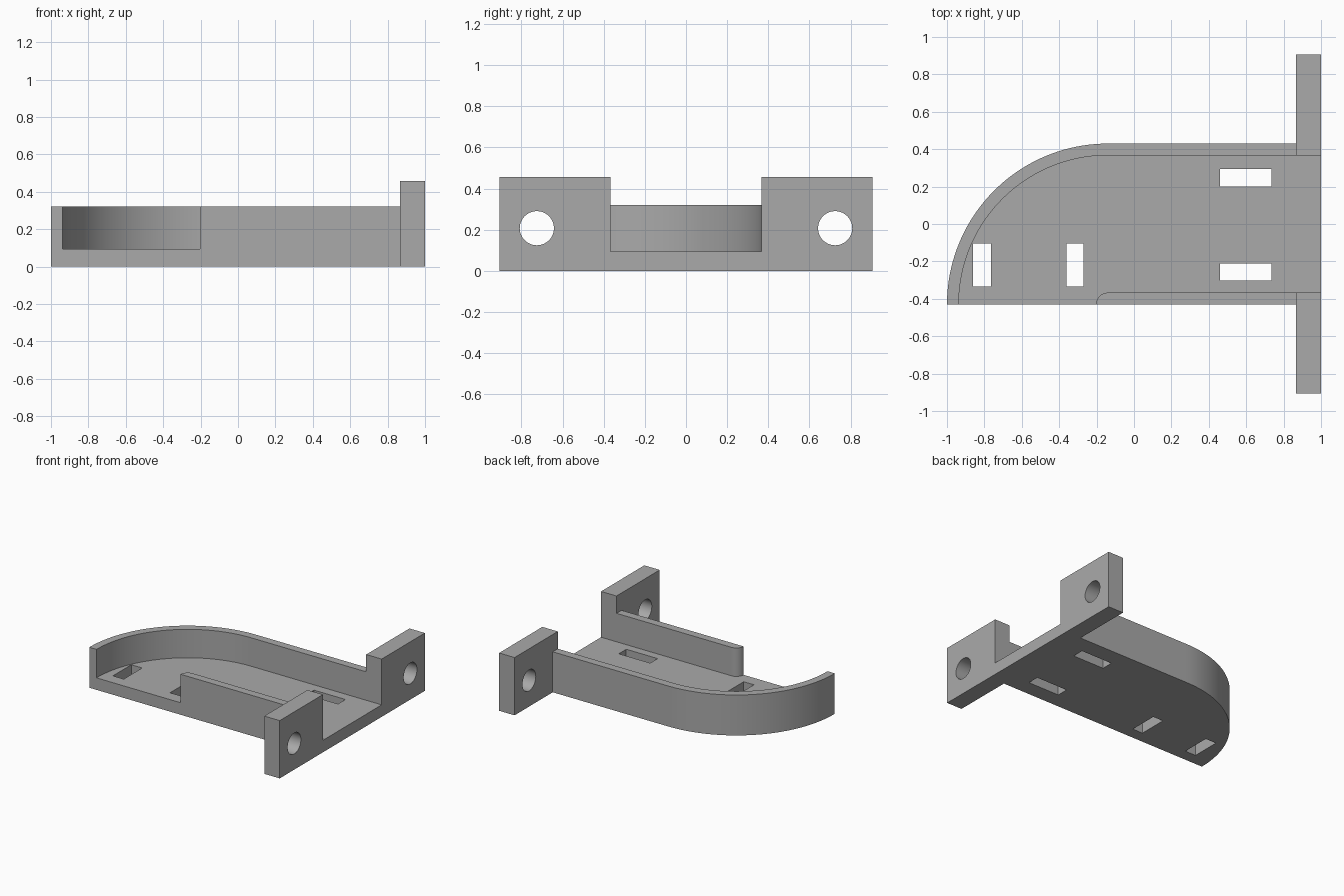
import bpy
import bmesh
from math import pi, cos, sin

cube = bpy.data.objects.get("Cube")
if cube:
    bpy.data.objects.remove(cube, do_unlink=True)

FLOOR, WALL, TAB = 0.095, 0.32, 0.457
HALF, INNER = 0.43, 0.367        # half widths outside and inside the walls
CX = -0.14                       # centre of the rounded end
BAR_X = 0.865                    # inner face of the end tabs

grey = bpy.data.materials.new("grey")
grey.use_nodes = True
colour = (0.4, 0.4, 0.4, 1)
grey.diffuse_color = colour
grey.node_tree.nodes["Principled BSDF"].inputs["Base Color"].default_value = colour


def prism(name, outline, z0, z1):
    """Extrude a flat outline from z0 up to z1."""
    bm = bmesh.new()
    face = bm.faces.new([bm.verts.new((x, y, z0)) for x, y in outline])
    top = bmesh.ops.extrude_face_region(bm, geom=[face])["geom"]
    verts = [v for v in top if isinstance(v, bmesh.types.BMVert)]
    bmesh.ops.translate(bm, verts=verts, vec=(0, 0, z1 - z0))
    bmesh.ops.recalc_face_normals(bm, faces=bm.faces)
    mesh = bpy.data.meshes.new(name)
    bm.to_mesh(mesh)
    bm.free()
    mesh.materials.append(grey)
    obj = bpy.data.objects.new(name, mesh)
    bpy.context.collection.objects.link(obj)
    return obj


def box(name, x0, x1, y0, y1, z0, z1):
    return prism(name, [(x0, y0), (x1, y0), (x1, y1), (x0, y1)], z0, z1)


def arc(radius, start, end, steps):
    """Points around the centre of the rounded end."""
    angles = [start + (end - start) * i / steps for i in range(steps + 1)]
    return [(CX + radius * cos(a), -HALF + radius * sin(a)) for a in angles]


def combine(target, tool, operation):
    """Apply a boolean and delete the tool object."""
    mod = target.modifiers.new(operation, "BOOLEAN")
    mod.operation, mod.solver, mod.object = operation, "EXACT", tool
    bpy.context.view_layer.objects.active = target
    bpy.ops.object.modifier_apply(modifier=mod.name)
    bpy.data.objects.remove(tool, do_unlink=True)


# Tray body with one quarter-round end
outline = [(0.93, -HALF), (0.93, HALF)] + arc(2 * HALF, pi / 2, pi, 40)
bracket = prism("mounting_bracket", outline, 0, WALL)

# Cross bar that becomes the two end tabs
combine(bracket, box("end_bar", BAR_X, 1, -0.907, 0.907, 0, TAB), "UNION")

# Pocket between the walls, open at the front left and at the bar end
pocket = [(1.1, -INNER), (1.1, INNER)]
pocket += arc(HALF + INNER, pi / 2, pi, 40)
pocket += [(CX - HALF - INNER, -0.6), (CX - HALF + INNER, -0.6)]
pocket += arc(HALF - INNER, pi, pi / 2, 10)
combine(bracket, prism("pocket", pocket, FLOOR, 1), "DIFFERENCE")

# Strap slots through the floor
slots = [(-0.86, -0.765, -0.335, -0.105), (-0.36, -0.27, -0.335, -0.105),
         (0.46, 0.735, 0.2, 0.293), (0.46, 0.735, -0.303, -0.21)]
for slot in slots:
    combine(bracket, box("slot", *slot, -0.1, FLOOR + 0.02), "DIFFERENCE")

# Round screw holes through the tabs
for side in (-1, 1):
    bpy.ops.mesh.primitive_cylinder_add(vertices=48, radius=0.083, depth=0.5,
                                        location=(0.93, side * 0.725, 0.207),
                                        rotation=(0, pi / 2, 0))
    hole = bpy.context.object
    hole.data.materials.append(grey)
    combine(bracket, hole, "DIFFERENCE")

# Smooth curves, crisp edges
bpy.ops.object.select_all(action="DESELECT")
bracket.select_set(True)
bpy.context.view_layer.objects.active = bracket
bpy.ops.object.shade_smooth_by_angle(angle=pi / 6)
